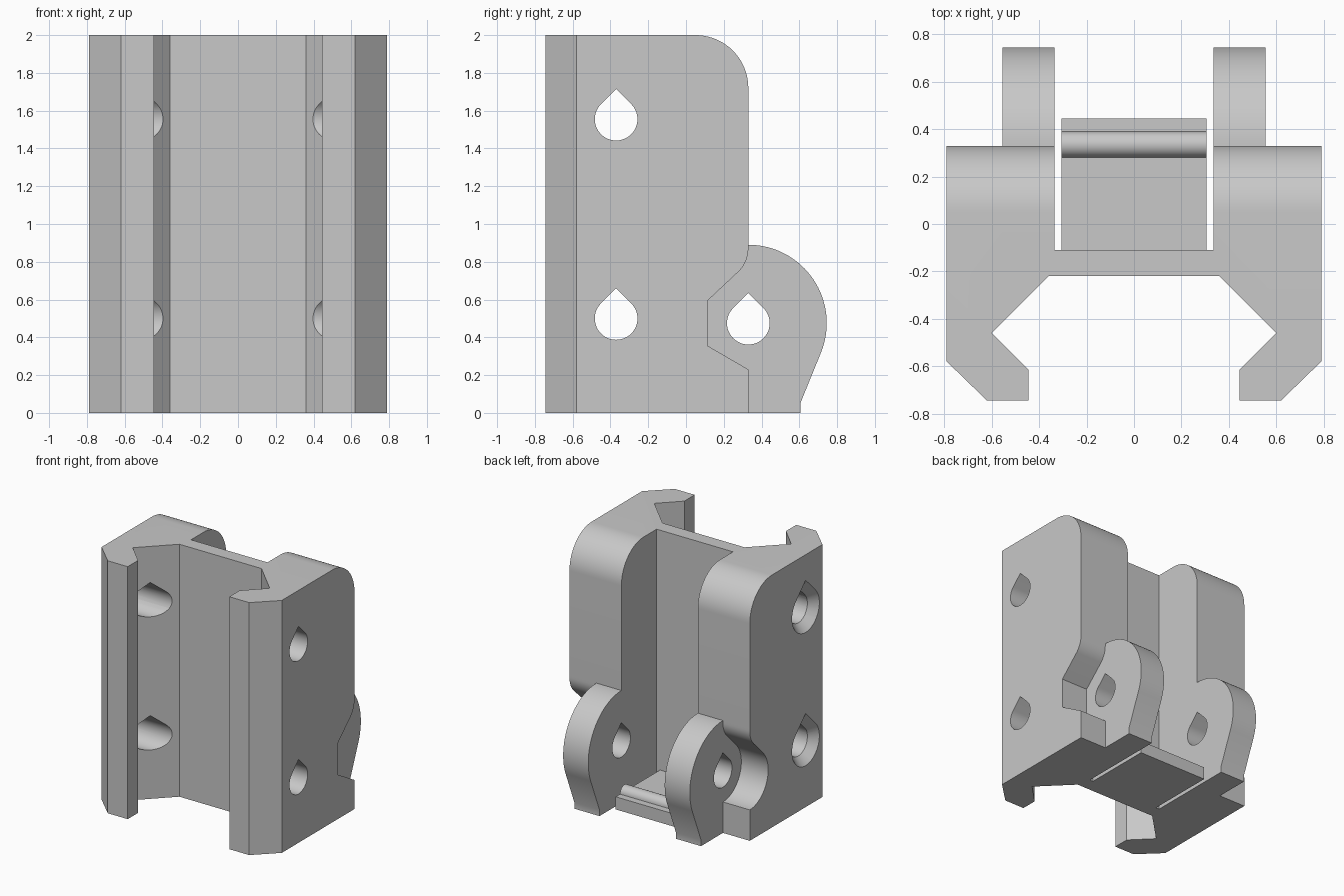
import bpy, bmesh, math
from mathutils import Vector

if "Cube" in bpy.data.objects:
    bpy.data.objects.remove(bpy.data.objects["Cube"])

grey = bpy.data.materials.new("plain_grey")
grey.use_nodes = True
grey.diffuse_color = (0.58, 0.58, 0.58, 1)
grey.node_tree.nodes["Principled BSDF"].inputs["Base Color"].default_value = grey.diffuse_color


def prism(name, points, axis, lo, hi, end_points=None):
    """Extrude a closed profile along z (x, y points) or x (y, z points)."""
    place = {"z": lambda p, t: (p[0], p[1], t), "x": lambda p, t: (t, p[0], p[1])}[axis]
    bm = bmesh.new()
    a = [bm.verts.new(place(p, lo)) for p in points]
    b = [bm.verts.new(place(p, hi)) for p in end_points or points]
    bm.faces.new(a)
    bm.faces.new(b[::-1])
    for i in range(len(a)):
        j = (i + 1) % len(a)
        bm.faces.new((a[i], b[i], b[j], a[j]))
    bmesh.ops.recalc_face_normals(bm, faces=bm.faces)
    mesh = bpy.data.meshes.new(name)
    bm.to_mesh(mesh)
    bm.free()
    mesh.materials.append(grey)
    obj = bpy.data.objects.new(name, mesh)
    bpy.context.collection.objects.link(obj)
    return obj


def arc(cy, cz, r, start, end, steps=16):
    angles = [math.radians(start + (end - start) * i / steps) for i in range(steps + 1)]
    return [(cy + r * math.cos(a), cz + r * math.sin(a)) for a in angles]


def teardrop(cy, cz, r):
    return arc(cy, cz, r, 135, 405, 36) + [(cy, cz + r * math.sqrt(2))]


def boolean(target, cutter, operation="DIFFERENCE"):
    mod = target.modifiers.new("cut", "BOOLEAN")
    mod.operation, mod.object, mod.solver = operation, cutter, "EXACT"
    bpy.context.view_layer.objects.active = target
    bpy.ops.object.modifier_apply(modifier=mod.name)
    bpy.data.objects.remove(cutter)


def smooth(obj):
    bpy.ops.object.select_all(action="DESELECT")
    obj.select_set(True)
    bpy.context.view_layer.objects.active = obj
    bpy.ops.object.shade_smooth_by_angle(angle=math.radians(28))


# Body: plan outline with rail groove and rear slot
half_plan = [(0.335, -0.11), (0.335, 0.9), (0.79, 0.9), (0.79, -0.58), (0.62, -0.745),
             (0.445, -0.745), (0.445, -0.615), (0.6, -0.46), (0.36, -0.22)]
plan = half_plan + [(-x, y) for x, y in reversed(half_plan)]
body = prism("rail_bracket_body", plan, "z", -0.1, 2.1)

# Side outline: rounded top corner and hinge lugs
pin_y, pin_z = 0.33, 0.475
side = ([(-0.9, 0), (0.605, 0), (0.605, 0.05)]
        + arc(pin_y, pin_z, 0.415, -22, 90, 32)
        + arc(0.05, 1.72, 0.28, 0, 90, 20) + [(-0.9, 2)])
boolean(body, prism("side_outline", side, "x", -1, 1), "INTERSECT")

# Pockets outside the lugs: nut seat on one side, round head seat on the other
outer = [(0.95, 0.892), (pin_y, 0.892)] + arc(0.16, 0.87, 0.17, 0, -45, 8)
nut_seat = outer + [(0.115, 0.595), (0.115, 0.355), (pin_y, 0.23), (pin_y, -0.1), (0.95, -0.1)]
head_seat = outer + arc(pin_y, pin_z, 0.23, 135, 270, 24) + [(pin_y, -0.1), (0.95, -0.1)]
boolean(body, prism("nut_pocket", nut_seat, "x", 0.555, 1))
boolean(body, prism("head_pocket", head_seat, "x", -1, -0.555))

# Teardrop cross holes, countersunk on one side, and the hinge pin hole
radius = 0.113
for z in (0.5, 1.555):
    boolean(body, prism("cross_hole", teardrop(-0.37, z, radius), "x", -1, 1))
    boolean(body, prism("countersink", teardrop(-0.37, z, 0.18), "x", -0.8, -0.72,
                        teardrop(-0.37, z, radius - 0.005)))
boolean(body, prism("pin_hole", teardrop(pin_y, pin_z, radius), "x", -1, 1))
smooth(body)

# Flexible latch plate with a rounded ridge
latch = ([(-0.13, 0), (0.445, 0), (0.445, 0.1)]
         + arc(0.335, 0.1, 0.055, 0, 180) + [(-0.13, 0.1)])
smooth(prism("latch_plate", latch, "x", -0.305, 0.305))
